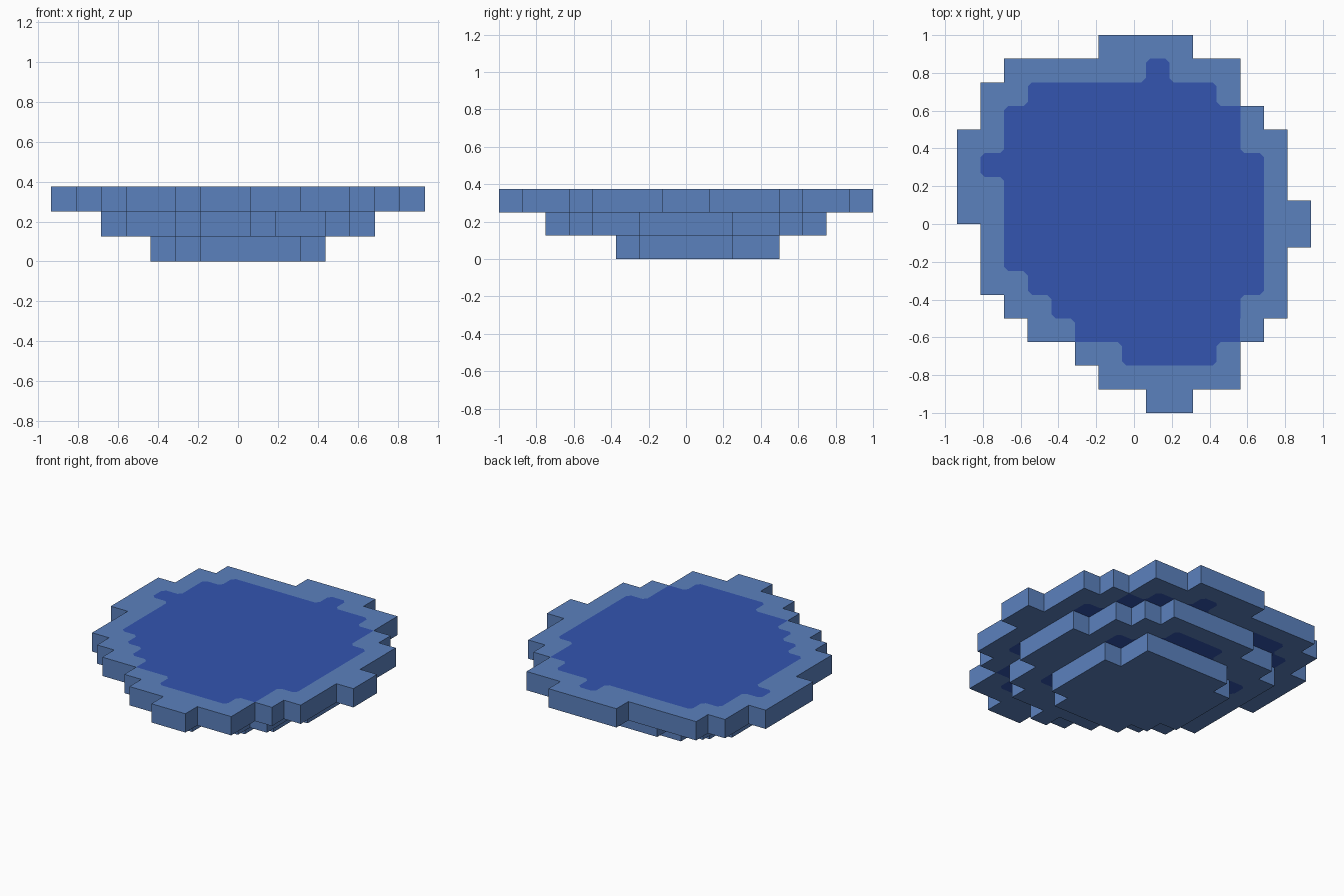
import bpy
import bmesh

CELL = 0.125                 # size of one block
LEFT, BACK = -0.9375, 1.0    # outer corner of the block grid

if "Cube" in bpy.data.objects:
    bpy.data.objects.remove(bpy.data.objects["Cube"], do_unlink=True)


def make_material(name, rgb):
    mat = bpy.data.materials.new(name)
    mat.use_nodes = True
    mat.diffuse_color = (*rgb, 1)
    mat.node_tree.nodes["Principled BSDF"].inputs["Base Color"].default_value = (*rgb, 1)
    return mat


RIM, WATER = 0, 1
MATERIALS = [make_material("pale_blue_rim", (0.105, 0.22, 0.515)),
             make_material("deep_blue_water", (0.033, 0.089, 0.434))]


def cells(first_row, spans):
    """Blocks covered by one (first column, last column) span per row, back to front."""
    return {(col, first_row + i)
            for i, (a, b) in enumerate(spans) for col in range(a, b + 1)}


def build_tier(name, solid, water, bottom):
    bm = bmesh.new()
    verts = {}

    def corner(c, r):
        if (c, r) not in verts:
            verts[c, r] = bm.verts.new((LEFT + c * CELL, BACK - r * CELL, bottom))
        return verts[c, r]

    # One flat square per block, coloured as rim or water
    for c, r in sorted(solid):
        face = bm.faces.new([corner(c, r + 1), corner(c + 1, r + 1),
                             corner(c + 1, r), corner(c, r)])
        face.material_index = WATER if (c, r) in water else RIM

    # Clip the corners of the water outline
    for wet_count, fill in ((1, RIM), (3, WATER)):
        turns = [v for v in bm.verts if len(v.link_faces) == 4
                 and all(len(f.verts) == 4 for f in v.link_faces) | True
                 and sum(f.material_index for f in v.link_faces) == wet_count
                 and not v.tag]
        if turns:
            cut = bmesh.ops.bevel(bm, geom=turns, offset=0.022, segments=1,
                                  affect='VERTICES', profile=0.5)
            for f in cut["faces"]:
                f.material_index = fill
            for v in cut["verts"]:
                v.tag = True

    # Raise the flat pattern into a slab with plain sides
    raised = bmesh.ops.extrude_face_region(bm, geom=bm.faces[:], use_keep_orig=True)
    top = [g for g in raised["geom"] if isinstance(g, bmesh.types.BMVert)]
    bmesh.ops.translate(bm, verts=top, vec=(0, 0, CELL))
    bmesh.ops.recalc_face_normals(bm, faces=bm.faces[:])
    for f in bm.faces:
        if abs(f.normal.z) < 0.5:
            f.material_index = RIM

    mesh = bpy.data.meshes.new(name)
    bm.to_mesh(mesh)
    bm.free()
    for mat in MATERIALS:
        mesh.materials.append(mat)
    obj = bpy.data.objects.new(name, mesh)
    bpy.context.collection.objects.link(obj)


# Block outlines of the three tiers
upper = cells(0, [(6, 9), (2, 11), (1, 11), (1, 12)] + [(0, 13)] * 3
              + [(0, 14), (1, 14), (1, 13), (1, 13), (2, 13),
                 (3, 12), (5, 11), (6, 11), (8, 9)])
middle = cells(2, [(5, 9), (3, 10), (2, 11), (2, 11)] + [(2, 12)] * 4
               + [(3, 11), (5, 11), (6, 10), (8, 8)])
lower = cells(4, [(5, 9), (4, 9)] + [(4, 10)] * 3 + [(5, 10), (6, 9)])

# Water areas showing on the upper and middle tiers
pool = cells(1, [(8, 8), (3, 10), (2, 11), (2, 11), (1, 12)] + [(2, 12)] * 4
             + [(3, 12), (4, 11), (5, 11), (7, 10)])
deep_pool = lower | cells(3, [(6, 8), (5, 9), (3, 10)]) | cells(10, [(5, 10)])

build_tier("upper_tier", upper, pool, 2 * CELL)
build_tier("middle_tier", middle, deep_pool, CELL)
build_tier("lower_tier", lower, set(), 0)
